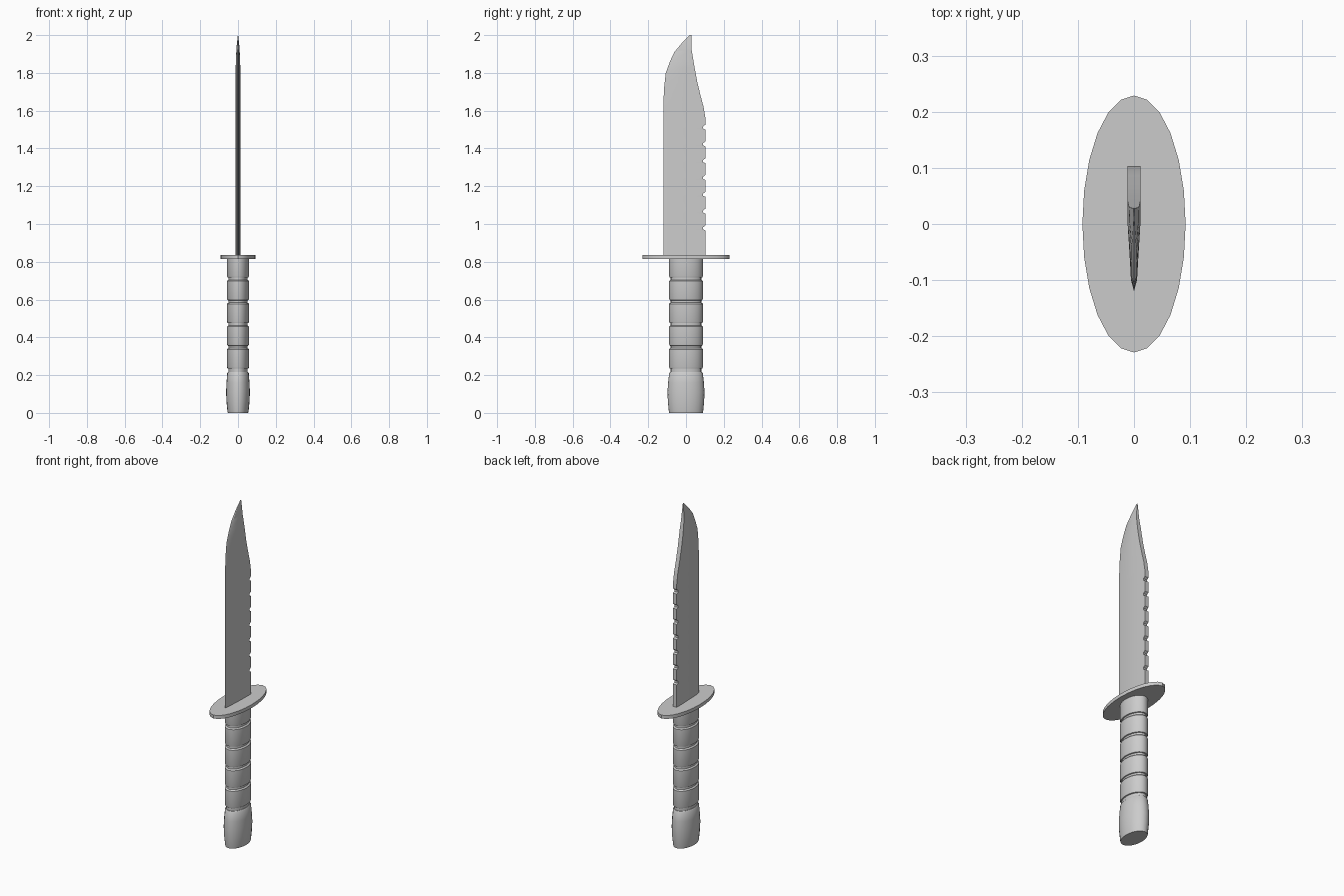
import bpy
import bmesh
from math import sin, cos, pi

cube = bpy.data.objects.get("Cube")
if cube:
    bpy.data.objects.remove(cube, do_unlink=True)

SIDES = 24

# One plain grey finish for every part
grey = bpy.data.materials.new("plain_grey")
grey.use_nodes = True
colour = (0.6, 0.6, 0.6, 1)
grey.diffuse_color = colour
grey.node_tree.nodes["Principled BSDF"].inputs["Base Color"].default_value = colour


def skin(name, loops, angle):
    """Join a stack of equal point loops into a closed, capped object."""
    bm = bmesh.new()
    rings = [[bm.verts.new(p) for p in loop] for loop in loops]
    n = len(rings[0])
    for low, high in zip(rings, rings[1:]):
        for i in range(n):
            j = (i + 1) % n
            bm.faces.new((low[i], low[j], high[j], high[i]))
    bm.faces.new(rings[0][::-1])
    bm.faces.new(rings[-1])
    bmesh.ops.recalc_face_normals(bm, faces=bm.faces)
    mesh = bpy.data.meshes.new(name)
    bm.to_mesh(mesh)
    bm.free()
    mesh.materials.append(grey)
    obj = bpy.data.objects.new(name, mesh)
    bpy.context.collection.objects.link(obj)
    bpy.ops.object.select_all(action="DESELECT")
    obj.select_set(True)
    bpy.context.view_layer.objects.active = obj
    bpy.ops.object.shade_smooth_by_angle(angle=angle)
    return obj


def ellipse(rx, ry, z):
    return [(rx * sin(2 * pi * i / SIDES), ry * cos(2 * pi * i / SIDES), z)
            for i in range(SIDES)]


def interp(knots, z):
    """Piecewise linear lookup in (z, value) pairs."""
    for (z0, v0), (z1, v1) in zip(knots, knots[1:]):
        if z <= z1:
            return v0 + (v1 - v0) * (z - z0) / (z1 - z0)
    return knots[-1][1]


# Pommel: a slightly swollen elliptical barrel
pommel = [(0, 0.054, 0.089), (0.01, 0.056, 0.091), (0.06, 0.061, 0.096),
          (0.11, 0.063, 0.098), (0.16, 0.061, 0.095), (0.21, 0.057, 0.089),
          (0.217, 0.052, 0.084)]
skin("pommel", [ellipse(rx, ry, z) for z, rx, ry in pommel], 0.6)

# Grip: elliptical column with evenly spaced grooves
RX, RY, DEPTH = 0.058, 0.089, 0.008
grip = [ellipse(RX - DEPTH, RY - DEPTH, 0.21)]
for k in range(5):
    bottom = 0.24 + 0.1205 * k
    top = bottom + 0.1005 if k < 4 else 0.82
    grip += [ellipse(RX - DEPTH, RY - DEPTH, bottom - 0.006),
             ellipse(RX - 0.002, RY - 0.002, bottom - 0.004),
             ellipse(RX, RY, bottom + 0.002),
             ellipse(RX, RY, top - 0.004),
             ellipse(RX - 0.003, RY - 0.003, top),
             ellipse(RX - DEPTH, RY - DEPTH, top + 0.002)]
skin("grip", grip, 0.6)

# Guard: thin elliptical plate
skin("guard", [ellipse(0.092, 0.229, z) for z in (0.815, 0.835)], 0.6)

# Blade outline as (height, y) for the cutting edge and the clipped spine
edge = [(0.82, -0.12), (1.64, -0.12), (1.73, -0.115), (1.8, -0.107),
        (1.86, -0.085), (1.91, -0.062), (1.96, -0.02), (2.0, 0.02)]
spine = [(0.82, 0.103), (1.56, 0.103), (1.62, 0.093), (1.68, 0.077),
         (1.75, 0.06), (1.83, 0.045), (1.92, 0.03), (2.0, 0.028)]
thickness = [(0.82, 1), (1.84, 1), (1.93, 0.7), (2.0, 0.08)]

# Saw notches cut into the spine, as (height, depth)
cuts = {}
for k in range(7):
    z = 0.979 + 0.089 * k
    cuts.update({z - 0.013: 0, z - 0.008: 0.012, z + 0.004: 0.012, z + 0.013: 0})

# Wedge section: fraction from edge to spine, half thickness
section = [(0.1, 0.0055), (0.66, 0.0112), (1, 0.012)]
heights = sorted({z for z, _ in edge + spine + thickness} | set(cuts))
blade = []
for z in heights:
    e, s, t = interp(edge, z), interp(spine, z), interp(thickness, z)
    side = [(h * t, e + (s - e) * f - (cuts.get(z, 0) if f == 1 else 0), z)
            for f, h in section]
    blade.append([(0, e, z)] + side + [(-x, y, z) for x, y, z in reversed(side)])
skin("blade", blade, 0.4)
